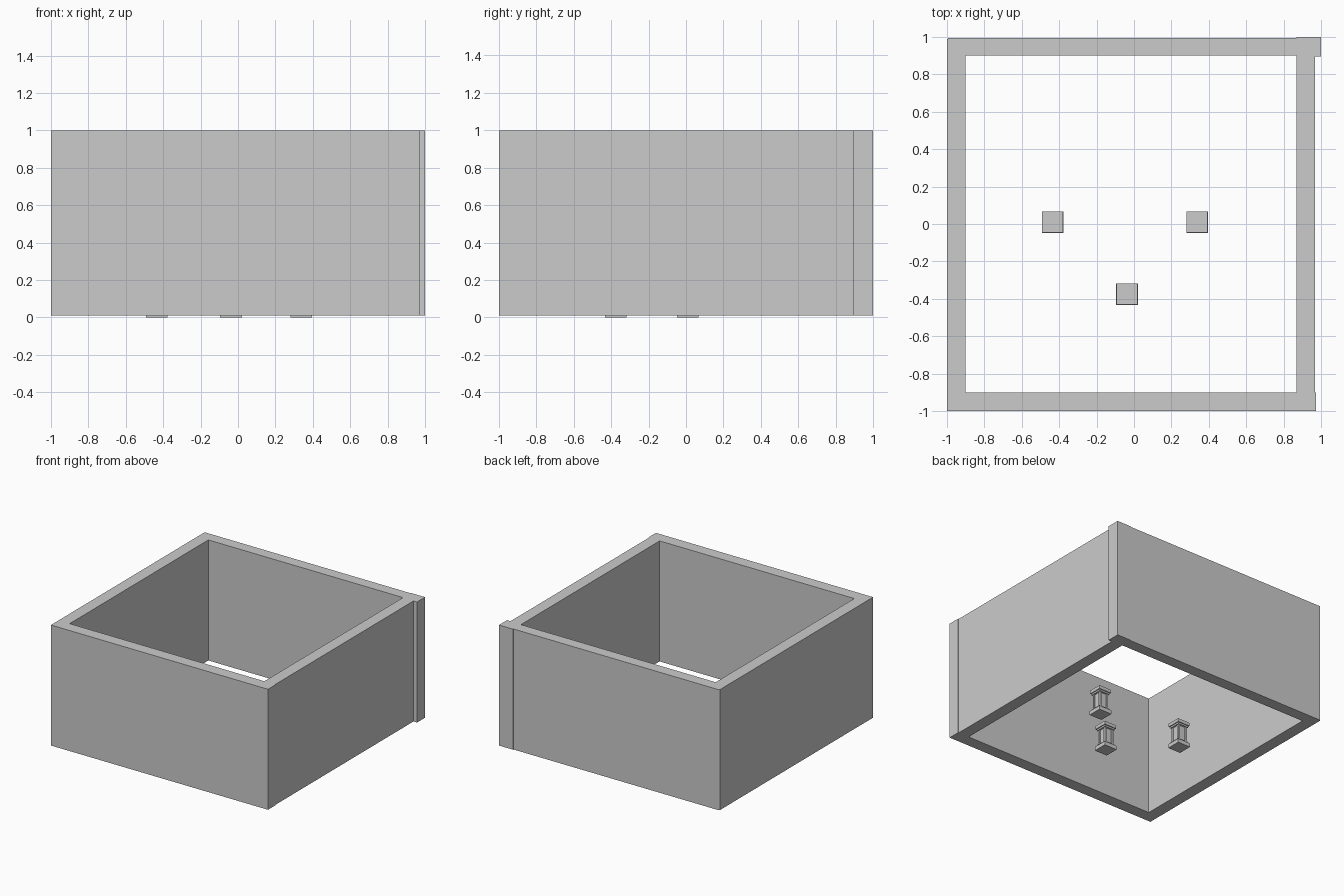
import bpy, bmesh
from mathutils import Matrix, Vector

if "Cube" in bpy.data.objects:
    bpy.data.objects.remove(bpy.data.objects["Cube"])


def add_box(bm, x0, x1, y0, y1, z0, z1):
    size = Vector((x1 - x0, y1 - y0, z1 - z0))
    mid = Vector(((x0 + x1) / 2, (y0 + y1) / 2, (z0 + z1) / 2))
    bmesh.ops.create_cube(bm, size=1.0,
                          matrix=Matrix.Translation(mid) @ Matrix.Diagonal((*size, 1)))


def finish(bm, name, location=(0, 0, 0)):
    mesh = bpy.data.meshes.new(name)
    bm.to_mesh(mesh)
    bm.free()
    obj = bpy.data.objects.new(name, mesh)
    obj.location = location
    bpy.context.collection.objects.link(obj)
    return obj


# Four walls of the open room, slightly uneven at the corners
walls = {
    "left_wall": (-1.0, -0.9, -0.995, 0.99),
    "right_wall": (0.87, 0.968, -0.99, 0.99),
    "front_wall": (-1.0, 0.973, -1.0, -0.9),
    "back_wall": (-0.995, 1.0, 0.9, 0.995),
    "back_corner_edge": (0.87, 1.0, 0.895, 1.0),
}
for name, (x0, x1, y0, y1) in walls.items():
    bm = bmesh.new()
    add_box(bm, x0, x1, y0, y1, 0.01, 1.0)
    finish(bm, name)


# Small pedestal: stepped base, core with corner posts, stepped cap
def add_pedestal(name, x, y):
    bm = bmesh.new()
    for half, z0, z1 in ((0.058, 0.0, 0.032), (0.048, 0.032, 0.045),
                         (0.033, 0.045, 0.17),
                         (0.048, 0.17, 0.183), (0.056, 0.183, 0.21)):
        add_box(bm, -half, half, -half, half, z0, z1)
    for sx in (-1, 1):
        for sy in (-1, 1):
            cx, cy = sx * 0.033, sy * 0.033
            add_box(bm, cx - 0.008, cx + 0.008, cy - 0.008, cy + 0.008, 0.045, 0.17)
    finish(bm, name, (x, y, 0))


add_pedestal("left_pedestal", -0.435, 0.01)
add_pedestal("right_pedestal", 0.338, 0.01)
add_pedestal("front_pedestal", -0.037, -0.375)
